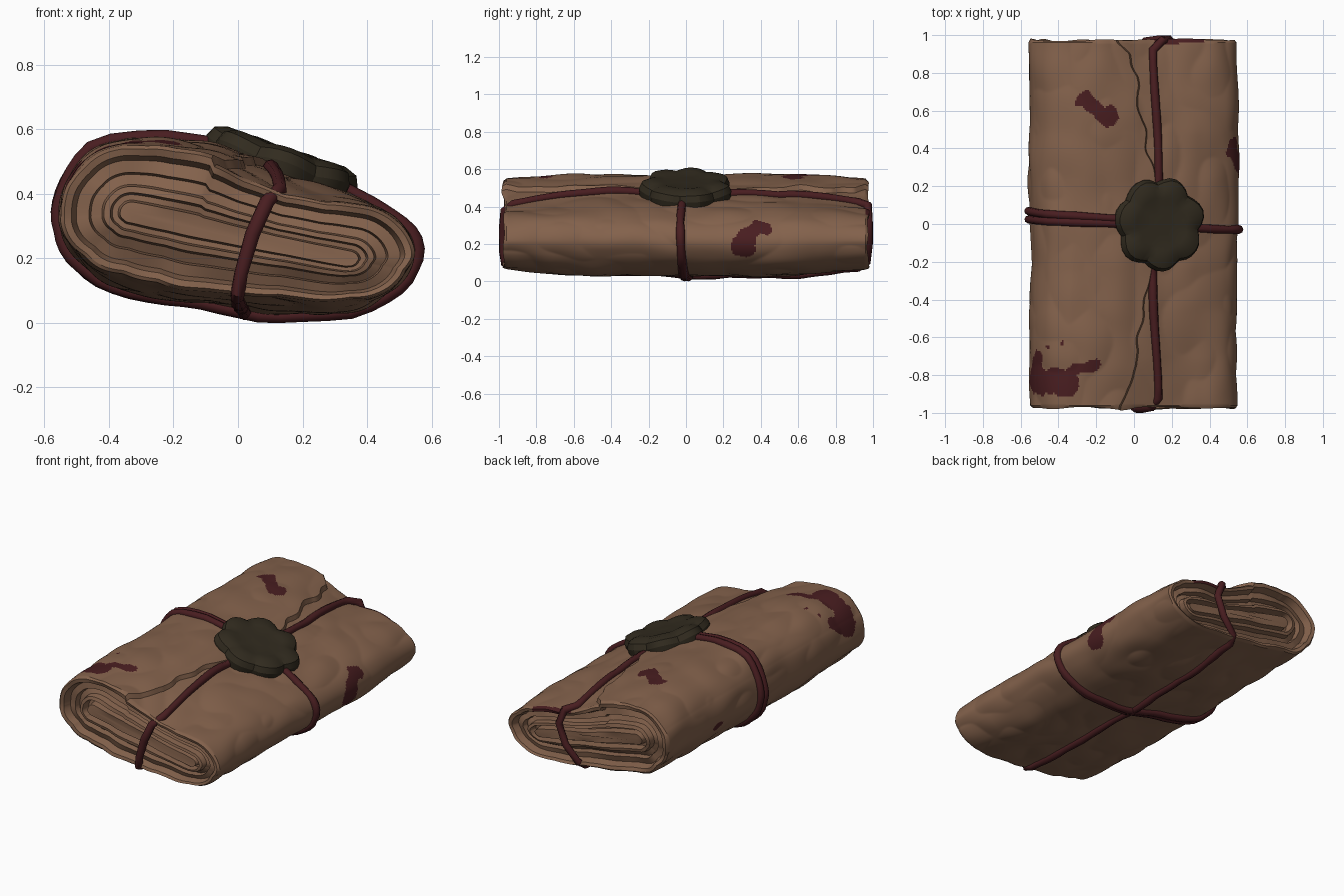
import bpy, bmesh, math
from mathutils import Vector, noise
from mathutils.bvhtree import BVHTree
from mathutils.geometry import intersect_point_line

if "Cube" in bpy.data.objects:
    bpy.data.objects.remove(bpy.data.objects["Cube"])


def material(name, rgb):
    m = bpy.data.materials.new(name)
    m.diffuse_color = (*rgb, 1)
    m.use_nodes = True
    m.node_tree.nodes["Principled BSDF"].inputs["Base Color"].default_value = m.diffuse_color
    return m


PAPER = material("brown paper", (0.23, 0.122, 0.072))
RED = material("dark red", (0.066, 0.0125, 0.0145))
WAX = material("dark wax", (0.031, 0.024, 0.0135))

# Parcel cross-section (x, z), clockwise from the left
PROFILE = [(-.55, .36), (-.52, .46), (-.44, .53), (-.32, .55), (-.2, .547),
           (-.05, .52), (.12, .47), (.28, .42), (.42, .372), (.51, .31),
           (.545, .22), (.51, .13), (.43, .065), (.33, .035), (.15, .038),
           (-.05, .06), (-.25, .09), (-.4, .13), (-.49, .2), (-.54, .28)]
N = len(PROFILE)
PER = 14
COLS = N * PER
FLAP_COL = 6 * PER
# Flap edge: (y, position along the profile)
FLAP = [(-1, 4.6), (-.9, 5), (-.75, 5.3), (-.5, 5.45), (-.2, 5.85), (.2, 5.95),
        (.5, 5.55), (.7, 5.3), (.78, 5.35), (.85, 5.2), (.9, 5.1), (.95, 4.75), (1, 4.5)]
# Stains: segment start, end, radius
STAINS = [((-.26, .66, .56), (-.13, .55, .55), .05),
          ((-.53, -.83, .45), (-.36, -.84, .55), .08),
          ((-.53, -.74, .45), (-.50, -.72, .48), .04),
          ((-.34, -.78, .56), (-.2, -.745, .56), .03),
          ((-.46, -.65, .54), (-.46, -.65, .55), .02),
          ((-.38, -.63, .56), (-.38, -.63, .57), .016),
          ((.55, .30, .17), (.54, .33, .24), .045),
          ((.54, .33, .26), (.52, .39, .29), .04),
          ((.52, .40, .29), (.50, .46, .26), .035),
          ((-.56, .45, .3), (-.56, .47, .3), .03),
          ((.1, .975, .43), (.34, .975, .36), .022)]


def lerp_table(table, v):
    for (a, pa), (b, pb) in zip(table, table[1:]):
        if v <= b:
            return pa + (pb - pa) * (v - a) / (b - a)
    return table[-1][1]


def spline(u):
    """Closed Catmull-Rom point on the cross-section."""
    i, t = int(math.floor(u)), u - math.floor(u)
    a, b, c, d = (Vector(PROFILE[(i + k) % N]) for k in (-1, 0, 1, 2))
    return 0.5 * (2 * b + (c - a) * t + (2 * a - 5 * b + 4 * c - d) * t * t
                  + (3 * b - a - 3 * c + d) * t ** 3)


def skin(col, y):
    """Point on the wrinkled paper surface."""
    u = col / PER
    edge = lerp_table(FLAP, y) + .12 * noise.noise(Vector((y * 9, 1, 2)))
    u += (edge - 6) * max(0, 1 - abs(u - 6) / 4)
    p = spline(u)
    tan = (spline(u + .02) - spline(u - .02)).normalized()
    n = Vector((-tan.y, tan.x))
    q = Vector((p.x * 3.5, y * 2.5, p.y * 3.5))
    off = noise.noise(q) * .014
    off += (abs(noise.noise(q * 1.7 + Vector((5, 2, 1)))) - .2) * .016
    if PER < col <= FLAP_COL:                     # overlapping sheet
        off += .024 * min(1, (col - PER) / (2 * PER))
    p = p + n * off
    end = max(0, (abs(y) - .4) / .57) ** 1.5      # pinched towards the ends
    if n.y > 0:
        p.y -= end * (.05 * math.exp(-((p.x - .12) / .18) ** 2) + .015 * n.y)
    else:
        p.y -= .04 * end * n.y
    return p


def make_object(name, bm, mats, angle):
    bmesh.ops.recalc_face_normals(bm, faces=bm.faces)
    me = bpy.data.meshes.new(name)
    bm.to_mesh(me)
    for m in mats:
        me.materials.append(m)
    ob = bpy.data.objects.new(name, me)
    bpy.context.collection.objects.link(ob)
    bpy.ops.object.select_all(action='DESELECT')
    ob.select_set(True)
    bpy.context.view_layer.objects.active = ob
    bpy.ops.object.shade_smooth_by_angle(angle=math.radians(angle))
    return ob


def bridge(bm, rings):
    for r0, r1 in zip(rings, rings[1:]):
        k = len(r0)
        for i in range(k):
            bm.faces.new((r0[i], r0[(i + 1) % k], r1[(i + 1) % k], r1[i]))


# Paper parcel: long skin, with nested folded layers at both ends
END = .98
LAYERS = [(.05, 0), (.15, .005), (.22, .05), (.40, .04), (.43, .075), (.58, .06),
          (.61, .025), (.70, .02), (.73, .07), (.81, .07), (.84, .025), (.95, .025)]
S0, S1 = Vector((-.33, .345)), Vector((.34, .2))
bm = bmesh.new()


def end_rings(side):
    edge = [skin(c, side * (END - .015)) for c in range(COLS)]
    rings = []
    for inset, depth in LAYERS:
        ring = []
        for p in edge:
            s, t = intersect_point_line(p, S0, S1)
            core = S0.lerp(S1, min(1, max(0, t)))
            q = p.lerp(core, inset)
            wob = noise.noise(Vector((q.x * 5, side * 3, q.y * 9))) * .02
            ring.append(bm.verts.new((q.x, side * (END - depth - .006 + wob), q.y)))
        rings.append(ring)
    return rings


ROWS = 200
front, back = end_rings(-1), end_rings(1)
body = []
for r in range(ROWS + 1):
    y = (END - .02) * (2 * r / ROWS - 1)
    ring = []
    for c in range(COLS):
        p = skin(c, y)
        ring.append(bm.verts.new((p.x, y, p.y)))
    body.append(ring)
rings = front[::-1] + body + back
bridge(bm, rings)
bm.faces.new(rings[0])
bm.faces.new(rings[-1])


def stained(p):
    if p.y < -.91:
        return False
    wob = noise.noise(p * 12) * .03 + noise.noise(p * 30) * .012
    for a, b, r in STAINS:
        a, b = Vector(a), Vector(b)
        t = min(1, max(0, (p - a).dot(b - a) / (b - a).length_squared))
        if (p - a.lerp(b, t)).length + wob * min(1, r / .04) < r:
            return True
    return False


for f in bm.faces:
    f.material_index = int(stained(f.calc_center_median()))
bm.normal_update()
tree = BVHTree.FromBMesh(bm)
make_object("paper_parcel", bm, [PAPER, RED], 32)


# Strings laid on the parcel surface
def drop(origin, direction, lift=.006):
    d = Vector(direction).normalized()
    hit = tree.ray_cast(Vector(origin), d)[0]
    return hit - d * lift


def string(name, pts, radius):
    cu = bpy.data.curves.new(name, 'CURVE')
    cu.dimensions = '3D'
    cu.bevel_depth, cu.bevel_resolution = radius, 2
    sp = cu.splines.new('POLY')
    sp.points.add(len(pts) - 1)
    for k, p in enumerate(pts):
        sp.points[k].co = (*p, 1)
        sp.points[k].radius = 1 + .2 * noise.noise(Vector(p) * 9)
    sp.use_cyclic_u = True
    cu.materials.append(RED)
    ob = bpy.data.objects.new(name, cu)
    bpy.context.collection.objects.link(ob)
    bpy.ops.object.select_all(action='DESELECT')
    ob.select_set(True)
    bpy.context.view_layer.objects.active = ob
    bpy.ops.object.convert(target='MESH')
    bpy.ops.object.shade_smooth_by_angle(angle=math.radians(50))


for name, sweep in (("cross_string", .055), ("cross_string_second", .1)):
    pts = []
    for k in range(56):
        a = math.tau * k / 56
        d = Vector((math.cos(a), 0, math.sin(a) * .45))
        y = -.03 + sweep * (1 - math.cos(a)) / 2
        pts.append(drop(Vector((0, y, .29)) + d * 3, -d))
    string(name, pts, .022)

top = [drop((.115 + .015 * math.sin(y * 5), y, 2), (0, 0, -1))
       for y in (-.92 + 1.84 * k / 30 for k in range(31))]
back_side = [(.15, .972, .41), (.185, .978, .32), (.14, .978, .2), (.06, .97, .11)]
under = [drop((.02 + .025 * y, y, -2), (0, 0, 1))
         for y in (.92 - 1.84 * k / 24 for k in range(25))]
front_side = [(0, -.97, .10), (.01, -.978, .16), (.045, -.978, .28), (.09, -.97, .38)]
string("long_string", top + back_side + under + front_side, .022)

# Wax seal: thick lobed disc with a faint pressed centre
bm = bmesh.new()
SEG = 42
rings = []
for scale, z, lobe in ((.86, -.01, .5), (.98, .015, 1), (1, .06, 1), (.94, .092, 1),
                       (.80, .106, .8), (.62, .104, .4), (.55, .097, 0), (.2, .099, 0)):
    ring = []
    for k in range(SEG):
        a = math.tau * k / SEG
        w = abs(math.sin(3.5 * a + .6))
        r = scale * (.218 + .034 * w * lobe)
        r += .008 * noise.noise(Vector((math.cos(a) * 2, math.sin(a) * 2, 3)))
        ring.append(bm.verts.new((r * math.cos(a), r * math.sin(a),
                                  z - .014 * lobe * (1 - w) * (z > .05))))
    rings.append(ring)
bridge(bm, rings)
bm.faces.new(rings[0])
bm.faces.new(rings[-1])
seal = make_object("wax_seal", bm, [WAX], 25)
seal.location = (.117, 0, .45)
seal.rotation_euler = (0, .33, 0)

# Stand everything on the ground
low = min(v.co.z for o in bpy.data.objects if o is not seal for v in o.data.vertices)
for o in bpy.data.objects:
    o.location.z -= low
